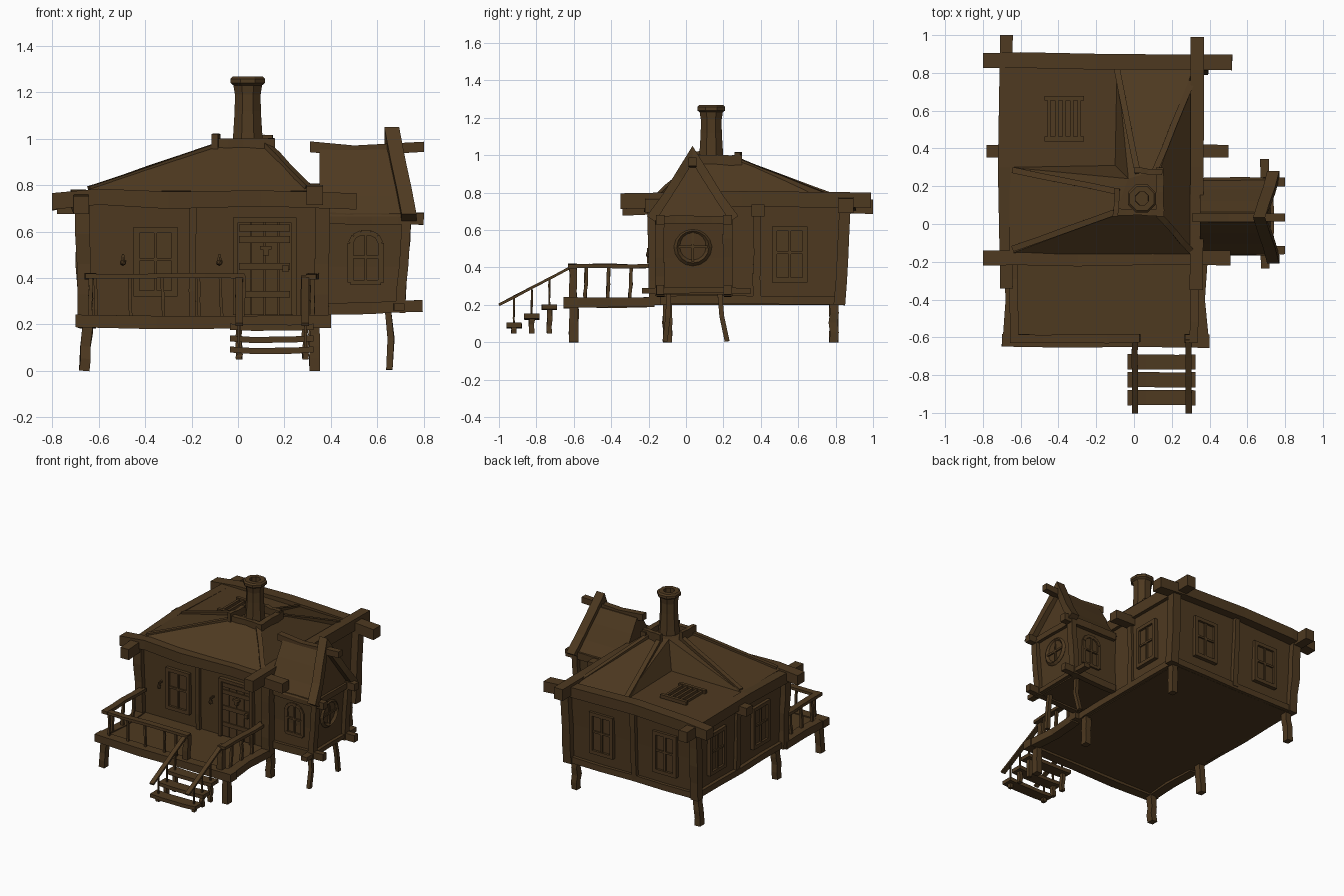
import bpy, bmesh, math, random
from mathutils import Vector, Matrix
random.seed(4)
V = Vector
wood = bpy.data.materials.new("dark_wood")
wood.diffuse_color = (0.076, 0.041, 0.0145, 1)

def finish(name, bm):
    bmesh.ops.recalc_face_normals(bm, faces=bm.faces)
    me = bpy.data.meshes.new(name)
    bm.to_mesh(me)
    bm.free()
    me.materials.append(wood)
    ob = bpy.data.objects.new(name, me)
    bpy.context.collection.objects.link(ob)
    return ob

def bridge(bm, rings, cap0=True, cap1=True):
    n = len(rings[0])
    for a, b in zip(rings, rings[1:]):
        for i in range(n):
            j = (i + 1) % n
            bm.faces.new((a[i], a[j], b[j], b[i]))
    if cap0: bm.faces.new(rings[0][::-1])
    if cap1: bm.faces.new(rings[-1])

def add_beam(bm, pts, w, h, wob=0.004):
    """Hand-hewn beam; w across (x for posts), h up (y for posts)."""
    pts = [V(p) for p in pts]
    if len(pts) == 2 and wob:
        pts = [pts[0].lerp(pts[1], i / 4) for i in range(5)]
    t = (pts[-1] - pts[0]).normalized()
    ref = V((0, 1, 0)) if abs(t.z) > 0.9 else V((0, 0, 1))
    s = t.cross(ref).normalized()
    n = s.cross(t)
    rings = []
    for i, p in enumerate(pts):
        k = 1 + random.uniform(-12, 12) * wob
        if 0 < i < len(pts) - 1:
            p = p + s * random.uniform(-wob, wob) + n * random.uniform(-wob, wob)
        rings.append([bm.verts.new(p + s * a * w / 2 * k + n * b * h / 2 * k)
                      for a, b in ((-1, -1), (1, -1), (1, 1), (-1, 1))])
    bridge(bm, rings)

def beams(name, items):
    bm = bmesh.new()
    for it in items:
        add_beam(bm, *it)
    return finish(name, bm)

def add_box(bm, c, size):
    bmesh.ops.create_cube(bm, size=1, matrix=Matrix.Translation(c) @ Matrix.Diagonal((*size, 1)))

def panel(name, o, axis, sign, bars):
    """Flat wall fitting: bars are (u, v, width, height, depth) on wall point o."""
    bm = bmesh.new()
    for u, v, w, h, d in bars:
        if axis == 'x':
            add_box(bm, (o[0] + u, o[1] + sign * d / 2, o[2] + v), (w, d, h))
        else:
            add_box(bm, (o[0] + sign * d / 2, o[1] + u, o[2] + v), (d, w, h))
    return finish(name, bm)

def window(name, o, axis, sign, w=0.19, h=0.30):
    f = 0.026
    bars = [(s * (w - f) / 2, 0, f, h, 0.028) for s in (-1, 1)]
    bars += [(0, s * (h - f) / 2, w - 2 * f, f, 0.028) for s in (-1, 1)]
    bars += [(0, 0, 0.014, h - 2 * f, 0.022), (0, 0.01, w - 2 * f, 0.014, 0.022), (0, 0, w - f, h - f, 0.012)]
    panel(name, o, axis, sign, bars)

def lofted(name, loops):
    """Stack of rectangles (x0, x1, y0, y1, z)."""
    bm = bmesh.new()
    bridge(bm, [[bm.verts.new(p) for p in ((a, c, z), (b, c, z), (b, d, z), (a, d, z))] for a, b, c, d, z in loops])
    return finish(name, bm)

# House body and corner / middle posts
lofted("house_walls", [(-0.65, 0.335, -0.16, 0.815, 0.20), (-0.655, 0.34, -0.165, 0.825, 0.48), (-0.665, 0.345, -0.17, 0.84, 0.74)])
posts = []
for x, ox in ((-0.66, -0.01), (0.36, 0.005)):
    for y, oy in ((-0.165, -0.01), (0.82, 0.03)):
        posts.append(([(x, y, 0.2), (x + ox, y + oy, 0.72)], 0.062, 0.06))
posts += [([(-0.195, -0.165, 0.22), (-0.195, -0.175, 0.72)], 0.03, 0.035),
          ([(-0.17, 0.82, 0.22), (-0.17, 0.845, 0.72)], 0.04, 0.04),
          ([(-0.655, 0.36, 0.22), (-0.67, 0.36, 0.72)], 0.035, 0.045),
          ([(0.34, 0.38, 0.22), (0.35, 0.38, 0.72)], 0.03, 0.04)]
beams("wall_posts", posts)
beams("wall_sills", [([(-0.66, 0.82, 0.225), (0.35, 0.82, 0.225)], 0.04, 0.045),
                     ([(-0.655, -0.17, 0.225), (-0.655, 0.82, 0.225)], 0.04, 0.045),
                     ([(0.34, -0.17, 0.225), (0.34, 0.82, 0.225)], 0.04, 0.045)])

# Eave beams with projecting ends
beams("eave_beams", [
    ([(-0.80, -0.18, 0.73), (-0.6, -0.18, 0.752), (-0.3, -0.18, 0.735), (0.1, -0.18, 0.745), (0.51, -0.18, 0.73)], 0.08, 0.072),
    ([(-0.80, 0.865, 0.727), (-0.6, 0.865, 0.75), (-0.2, 0.86, 0.755), (0.3, 0.86, 0.745), (0.52, 0.855, 0.73)], 0.08, 0.074),
    ([(-0.675, -0.34, 0.715), (-0.685, 0.3, 0.745), (-0.675, 1.0, 0.725)], 0.065, 0.075),
    ([(0.33, -0.35, 0.755), (0.335, 0.3, 0.765), (0.335, 0.99, 0.76)], 0.068, 0.08),
    ([(-0.78, 0.385, 0.705), (0.50, 0.385, 0.705)], 0.065, 0.06)])

# Hip roof with a sunken flat corner at the back left
bm = bmesh.new()
R = {k: bm.verts.new(p) for k, p in dict(
    sw=(-0.66, -0.16, 0.775), se=(0.32, -0.16, 0.775), ne=(0.32, 0.85, 0.76), n=(-0.09, 0.85, 0.765), w=(-0.66, 0.30, 0.775),
    nw=(-0.66, 0.85, 0.768), inner=(-0.10, 0.31, 0.785), a=(-0.10, 0.05, 0.965), b=(0.15, 0.05, 0.965),
    c=(0.14, 0.29, 0.965), d=(-0.03, 0.24, 0.97)).items()}
for f in ("sw se b a", "se ne c b", "ne n d c", "w sw a d", "n inner d", "inner w d", "w inner n nw", "a b c d"):
    bm.faces.new([R[k] for k in f.split()])
finish("roof", bm)
beams("roof_ridge_beams", [([p, q], 0.032, 0.03, 0.002) for p, q in (
    ((-0.64, -0.13, 0.78), (-0.08, 0.07, 0.97)), ((0.30, -0.14, 0.785), (0.12, 0.06, 0.97)),
    ((0.305, 0.75, 0.782), (0.11, 0.28, 0.97)), ((-0.09, 0.82, 0.768), (0.02, 0.27, 0.97)),
    ((-0.64, 0.285, 0.78), (-0.08, 0.17, 0.97)))])
bm = bmesh.new()
for y in (0.45, 0.665):
    add_box(bm, (-0.37, y, 0.787), (0.21, 0.024, 0.025))
for i in range(5):
    add_box(bm, (-0.45 + i * 0.04, 0.557, 0.784), (0.018, 0.2, 0.018))
finish("roof_hatch_grille", bm)

# Chimney and its collar
bm = bmesh.new()
prof = [(0.074, 0.95), (0.067, 1.03), (0.061, 1.12), (0.06, 1.19), (0.067, 1.23), (0.081, 1.24), (0.081, 1.258),
        (0.07, 1.268), (0.038, 1.268), (0.036, 1.15)]
bridge(bm, [[bm.verts.new((0.042 + r * math.cos(math.pi * (i + .5) / 4), 0.135 + r * math.sin(math.pi * (i + .5) / 4), z))
             for i in range(8)] for r, z in prof])
finish("chimney", bm)
beams("chimney_collar", [([(-0.10, 0.04, 0.985), (-0.09, 0.19, 0.985)], 0.028, 0.07),
                         ([(0.14, 0.04, 0.975), (0.135, 0.30, 0.975)], 0.04, 0.055),
                         ([(-0.11, 0.065, 0.975), (0.16, 0.06, 0.975)], 0.035, 0.05),
                         ([(0.0, 0.285, 0.985), (0.15, 0.275, 0.985)], 0.03, 0.06)])

# Windows, door and wall lamps
window("front_window", (-0.355, -0.163, 0.47), 'x', -1)
window("right_window", (0.34, 0.555, 0.47), 'y', 1)
for i, x in enumerate((-0.42, 0.09)):
    window(f"back_window_{i}", (x, 0.824, 0.47), 'x', 1)
for i, y in enumerate((0.10, 0.60)):
    window(f"left_window_{i}", (-0.655, y, 0.47), 'y', -1)
door = [(s * 0.125, 0, 0.022, 0.42, 0.035) for s in (-1, 1)] + [(0, 0.2, 0.27, 0.022, 0.035)]
door += [(-0.09 + i * 0.06, -0.01, 0.056, 0.4, 0.016) for i in range(4)]
door += [(0, v, 0.22, 0.03, 0.024) for v in (0.165, 0.115, 0.0, -0.12)]
door += [(0.09, -0.01, 0.026, 0.03, 0.045), (0.005, 0.08, 0.05, 0.014, 0.035), (0.005, 0.062, 0.025, 0.03, 0.035)]
panel("front_door", (0.115, -0.163, 0.45), 'x', -1, door)
bm = bmesh.new()
for x in (-0.495, -0.08):
    bmesh.ops.create_icosphere(bm, subdivisions=1, radius=0.016, matrix=Matrix.Translation((x, -0.2, 0.467)))
    bmesh.ops.create_cone(bm, cap_ends=True, segments=6, radius1=0.012, radius2=0.005, depth=0.03,
                          matrix=Matrix.Translation((x, -0.2, 0.488)))
    add_box(bm, (x, -0.185, 0.497), (0.01, 0.045, 0.012))
finish("wall_lamps", bm)

# Porch deck and its edging
lofted("porch_deck", [(-0.66, 0.36, -0.64, -0.1, 0.2), (-0.66, 0.36, -0.64, -0.1, 0.232)])
beams("porch_edging", [
    ([(-0.70, -0.615, 0.215), (-0.35, -0.62, 0.207), (0.0, -0.62, 0.212), (0.40, -0.62, 0.213)], 0.07, 0.056),
    ([(-0.665, -0.63, 0.215), (-0.645, -0.4, 0.21), (-0.66, -0.17, 0.215)], 0.065, 0.054),
    ([(0.365, -0.63, 0.213), (0.345, -0.4, 0.21), (0.36, -0.17, 0.215)], 0.065, 0.054)])

# Legs
legs = [([(x * 1.02 - 0.004, y, 0), (x, y, 0.21)], 0.044, 0.048) for x in (-0.645, 0.328) for y in (-0.6, -0.1, 0.79)]
legs += [([(0.652, y + s * 0.025, 0.005), (0.658, y, 0.14), (0.645, y - s * 0.015, 0.27)], 0.027, 0.026)
         for y, s in ((-0.1, -0.5), (0.195, 1))]
beams("support_legs", legs)

# Porch railing
rail = [([(-0.65, -0.605, 0.408), (0.03, -0.605, 0.408)], 0.045, 0.02),
        ([(-0.635, -0.63, 0.408), (-0.635, -0.18, 0.408)], 0.045, 0.022),
        ([(0.315, -0.63, 0.405), (0.325, -0.18, 0.41)], 0.045, 0.022),
        ([(0.01, -0.605, 0.19), (0.012, -0.605, 0.41)], 0.04, 0.04),
        ([(0.292, -0.605, 0.19), (0.29, -0.605, 0.41)], 0.04, 0.04)]
rail += [([(x, -0.605, 0.22), (x - 0.006, -0.605, 0.4)], 0.014, 0.014, 0.003) for x in (-0.61, -0.46, -0.32, -0.165, -0.07)]
rail += [([(x, y, 0.22), (x, y + 0.008, 0.4)], 0.018, 0.018, 0.003) for x in (-0.635, 0.32) for y in (-0.54, -0.42, -0.30)]
beams("porch_railing", rail)

# Stairs with sloping handrails
stairs = []
for y, z in ((-0.73, 0.19), (-0.825, 0.14), (-0.92, 0.092)):
    stairs.append(([(-0.035, y, z), (0.06, y, z - 0.006), (0.23, y, z - 0.005), (0.325, y, z)], 0.08, 0.026, 0.002))
    for x in (0.005, 0.29):
        stairs.append(([(x, y, 0.048), (x, y, z)], 0.026, 0.028))
        stairs.append(([(x, y, z), (x, y, 0.40 + (y + 0.62) * 0.53)], 0.01, 0.01, 0.002))
for x in (0.005, 0.29):
    stairs.append(([(x, -0.61, 0.405), (x, -1.0, 0.2)], 0.032, 0.014, 0.002))
beams("stairs", stairs)

# Side bay: body, posts and beams
lofted("bay_walls", [(0.32, 0.69, -0.135, 0.215, 0.255), (0.32, 0.70, -0.13, 0.21, 0.45), (0.32, 0.72, -0.14, 0.22, 0.67)])
bay = [([(0.70, y, 0.25), (0.725, y, 0.66)], 0.04, 0.05) for y in (-0.14, 0.225)]
for y in (-0.138, 0.222):
    bay.append(([(0.36, y, 0.66), (0.80, y, 0.655)], 0.045, 0.05))
    bay.append(([(0.36, y, 0.268), (0.795, y, 0.28)], 0.04, 0.05))
bay += [([(0.695, -0.235, 0.275), (0.69, 0.345, 0.275)], 0.045, 0.03),
        ([(0.725, -0.15, 0.655), (0.725, 0.23, 0.655)], 0.03, 0.04),
        ([(0.31, 0.035, 0.965), (0.5, 0.035, 0.95), (0.80, 0.035, 0.965)], 0.045, 0.045)]
beams("bay_frame", bay)

# Bay roof: gable swept along x, with leaning gable boards
half = [(0.205, 0.665), (0.145, 0.755), (0.085, 0.86), (0.025, 0.955)]
prof = [(0.038 - d, z) for d, z in half] + [(0.038 + d, z) for d, z in half[::-1]]
bm = bmesh.new()
bridge(bm, [[bm.verts.new((x + k * (z - 0.665), y, z)) for y, z in prof] for x, k in ((0.35, 0), (0.53, -0.05), (0.725, -0.2))])
finish("bay_roof", bm)
bm = bmesh.new()
for s in (-1, 1):
    # rings run up the slope: (x, outer y offset, outer z, inner y offset, inner z)
    bridge(bm, [[bm.verts.new(p) for p in (
        (x - 0.032, 0.035 + s * yo, zo), (x + 0.032, 0.035 + s * yo, zo),
        (x + 0.032, 0.035 + s * yi, zi), (x - 0.032, 0.035 + s * yi, zi))] for x, yo, zo, yi, zi in (
        (0.737, 0.245, 0.675, 0.20, 0.645), (0.715, 0.16, 0.79, 0.125, 0.76),
        (0.69, 0.09, 0.905, 0.055, 0.87), (0.662, 0.0, 1.05, 0.0, 0.96))])
finish("bay_gable_boards", bm)

# Bay windows: arched on the sides, round at the end
for nm, y in (("front", -0.132), ("back", 0.212)):
    arch = [(0.485, 0.38), (0.485, 0.55), (0.5, 0.58), (0.53, 0.595), (0.57, 0.595), (0.6, 0.58), (0.615, 0.55), (0.615, 0.38), (0.485, 0.38)]
    parts = [([(a[0], y, a[1]), (b[0], y, b[1])], 0.026, 0.022, 0) for a, b in zip(arch, arch[1:])]
    parts += [([(0.55, y, 0.38), (0.55, y, 0.59)], 0.012, 0.024, 0), ([(0.485, y, 0.49), (0.615, y, 0.49)], 0.024, 0.012, 0)]
    beams(f"bay_{nm}_window", parts)
bpy.ops.mesh.primitive_torus_add(location=(0.706, 0.037, 0.51), rotation=(0, math.pi / 2, 0), major_radius=0.086,
                                 minor_radius=0.016, major_segments=16, minor_segments=4)
bpy.context.object.name = "bay_round_window"
bpy.context.object.data.materials.append(wood)
panel("bay_round_window_bars", (0.70, 0.037, 0.51), 'y', 1, [(0, 0, 0.014, 0.17, 0.015), (0, 0, 0.17, 0.014, 0.015)])
